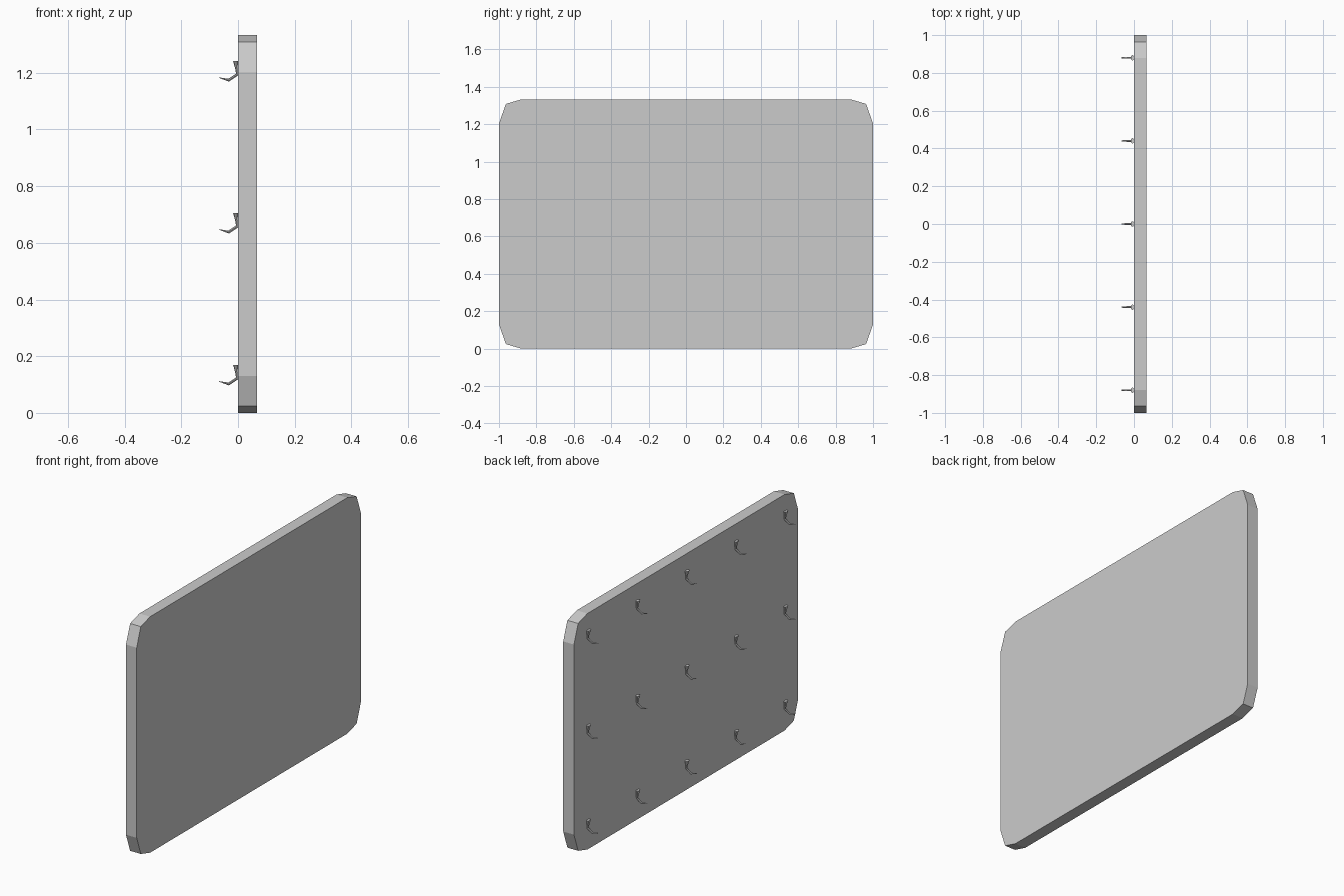
import bpy, bmesh
from math import cos, sin, pi
from mathutils import Vector

if "Cube" in bpy.data.objects:
    bpy.data.objects.remove(bpy.data.objects["Cube"])


def finish(bm, name):
    bmesh.ops.recalc_face_normals(bm, faces=bm.faces)
    me = bpy.data.meshes.new(name)
    bm.to_mesh(me)
    bm.free()
    ob = bpy.data.objects.new(name, me)
    bpy.context.collection.objects.link(ob)
    return ob


# board: rounded rectangle with three-point corners, extruded in x
T, H = 0.067, 1.333
corner = [(1.0, 0.537), (0.963, 0.642), (0.88, H / 2)]
outline = []
for sy, sz in ((1, 1), (-1, 1), (-1, -1), (1, -1)):
    pts = [(sy * y, sz * z + H / 2) for y, z in corner]
    outline += pts if sy * sz > 0 else pts[::-1]
bm = bmesh.new()
face = bm.faces.new([bm.verts.new((0, y, z)) for y, z in outline])
ext = bmesh.ops.extrude_face_region(bm, geom=[face])
bmesh.ops.translate(bm, vec=(T, 0, 0),
                    verts=[v for v in ext["geom"] if isinstance(v, bmesh.types.BMVert)])
if face not in bm.faces[:]:
    pass
elif len([f for f in bm.faces if len(f.verts) == 12]) < 2:
    bm.faces.new([v for v in bm.verts if v.co.x == 0])
finish(bm, "board")

# hook sections: centre x, centre z, in-plane half axis (x, z), half width in y
SECTIONS = [
    (-0.008, 0.040, 0.009, 0.000, 0.015),
    (-0.004, 0.012, 0.0055, 0.001, 0.008),
    (-0.003, -0.007, 0.004, -0.003, 0.005),
    (-0.033, -0.027, 0.001, -0.005, 0.005),
    (-0.067, -0.018, 0.0003, -0.001, 0.003),
]
SIDES = 8


def hook_mesh():
    bm = bmesh.new()
    rings = []
    for x, z, ax, az, w in SECTIONS:
        ring = []
        for i in range(SIDES):
            a = 2 * pi * i / SIDES
            ring.append(bm.verts.new(Vector((x + ax * cos(a), w * sin(a), z + az * cos(a)))))
        rings.append(ring)
    for r, s in zip(rings, rings[1:]):
        for i in range(SIDES):
            j = (i + 1) % SIDES
            bm.faces.new((r[i], r[j], s[j], s[i]))
    bm.faces.new(rings[0])
    bm.faces.new(rings[-1])
    return finish(bm, "hook")


# grid of hooks on the -x side of the board
first = hook_mesh()
for row in range(3):
    for col in range(5):
        if row == col == 0:
            ob = first
        else:
            ob = bpy.data.objects.new("hook", first.data)
            bpy.context.collection.objects.link(ob)
        ob.location = (0, -0.88 + 0.44 * col, 0.129 + 0.536 * row)
